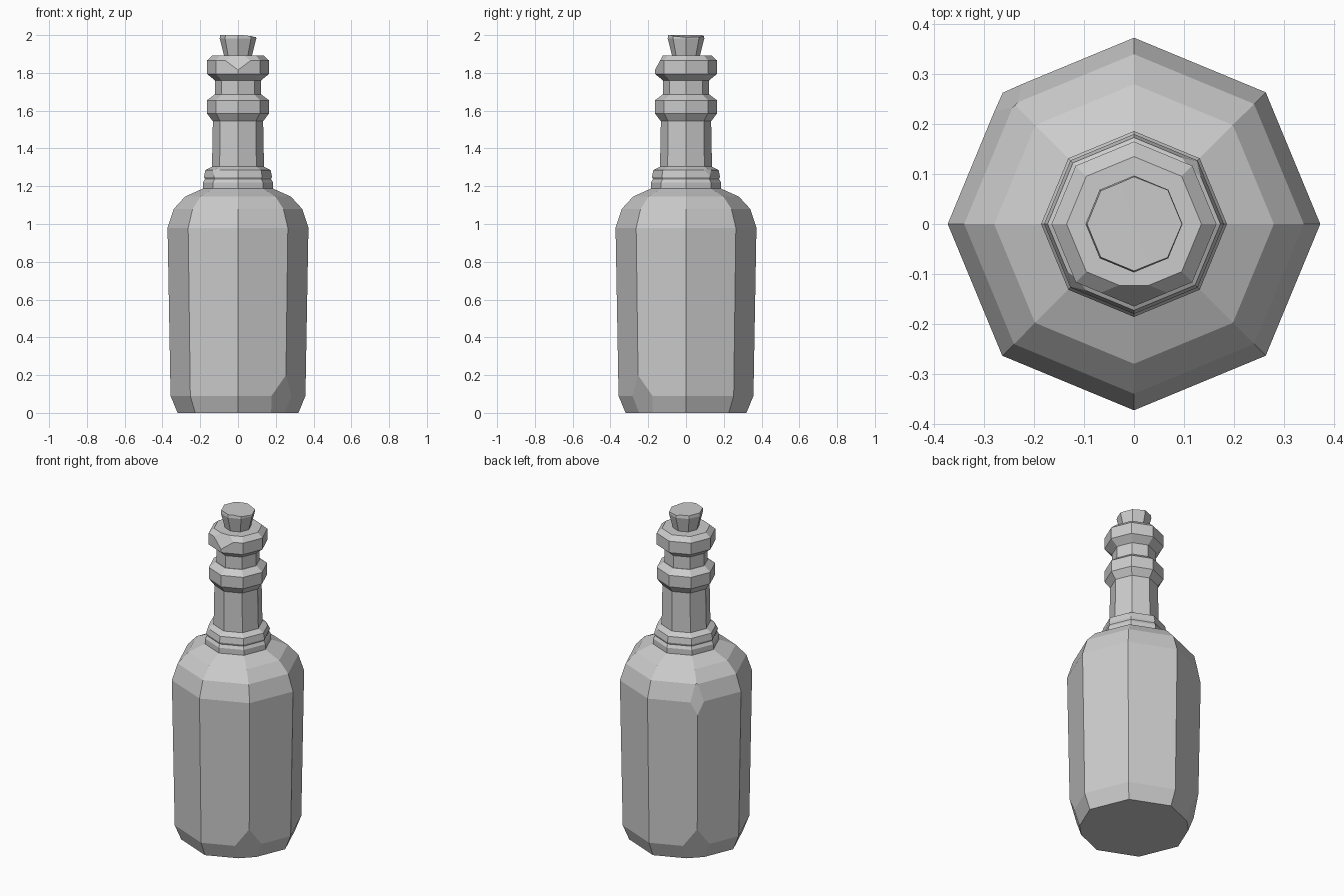
import bpy, bmesh
from math import cos, sin, tau
from mathutils import Vector

cube = bpy.data.objects.get("Cube")
if cube:
    bpy.data.objects.remove(cube)

SIDES = 8

grey = bpy.data.materials.new("plain_grey")
grey.use_nodes = True
grey.diffuse_color = (0.6, 0.6, 0.6, 1)
shader = grey.node_tree.nodes["Principled BSDF"]
shader.inputs["Base Color"].default_value = grey.diffuse_color
shader.inputs["Roughness"].default_value = 0.8


def chip(bm, point, normal):
    """Slice a corner off a closed part and cap the cut."""
    geom = bm.verts[:] + bm.edges[:] + bm.faces[:]
    bmesh.ops.bisect_plane(bm, geom=geom, plane_co=Vector(point),
                           plane_no=Vector(normal).normalized(), clear_outer=True)
    rim = [e for e in bm.edges if e.is_boundary]
    bmesh.ops.holes_fill(bm, edges=rim, sides=0)


def side_chip(direction, radius, z, tilt):
    """Plane at a radius and height; positive tilt faces up, negative down."""
    d = Vector((*direction, 0)).normalized()
    return d * radius + Vector((0, 0, z)), d + Vector((0, 0, tilt))


def turned(name, profile, chips=()):
    """Closed eight-sided turning from (radius, height) pairs."""
    bm = bmesh.new()
    rings = [[bm.verts.new((r * cos(tau * i / SIDES), r * sin(tau * i / SIDES), z))
              for i in range(SIDES)] for r, z in profile]
    for low, high in zip(rings, rings[1:]):
        for i in range(SIDES):
            j = (i + 1) % SIDES
            bm.faces.new((low[i], low[j], high[j], high[i]))
    bm.faces.new(rings[0][::-1])
    bm.faces.new(rings[-1])
    for point, normal in chips:
        chip(bm, point, normal)
    bmesh.ops.recalc_face_normals(bm, faces=bm.faces[:])
    mesh = bpy.data.meshes.new(name)
    bm.to_mesh(mesh)
    bm.free()
    mesh.materials.append(grey)
    obj = bpy.data.objects.new(name, mesh)
    bpy.context.scene.collection.objects.link(obj)


# Body with worn corners at the base and one on the shoulder
turned("bottle_body",
       [(0.32, 0), (0.357, 0.09), (0.373, 0.98), (0.34, 1.08), (0.28, 1.145), (0.18, 1.19)],
       [side_chip((1, -1), 0.359, 0.2, -0.3),
        side_chip((-1, 1), 0.359, 0.2, -0.3),
        side_chip((-1, 1), 0.357, 0.98, 0.2)])

# Stepped collar at the foot of the neck
turned("collar_base", [(0.186, 1.175), (0.186, 1.22), (0.174, 1.24)])
turned("collar_top", [(0.174, 1.235), (0.18, 1.25), (0.173, 1.285), (0.135, 1.305)],
       [side_chip((1, 1), 0.162, 1.285, 0.6),
        side_chip((-1, -1), 0.162, 1.285, 0.6)])

# Neck and its raised ring
turned("neck", [(0.138, 1.29), (0.133, 1.55)])
turned("neck_ring", [(0.13, 1.54), (0.164, 1.585), (0.164, 1.655), (0.125, 1.685)])
turned("upper_neck", [(0.122, 1.67), (0.122, 1.78)])

# Lip with a small chip at the front
turned("lip", [(0.122, 1.76), (0.165, 1.795), (0.165, 1.865), (0.135, 1.892)],
       [side_chip((0, -1), 0.165, 1.815, 0.55)])

# Flared stopper with a slightly worn top
turned("stopper", [(0.072, 1.885), (0.097, 1.982), (0.094, 2.0)],
       [((0, 0, 2.0), (0.12, 0.04, 1))])
